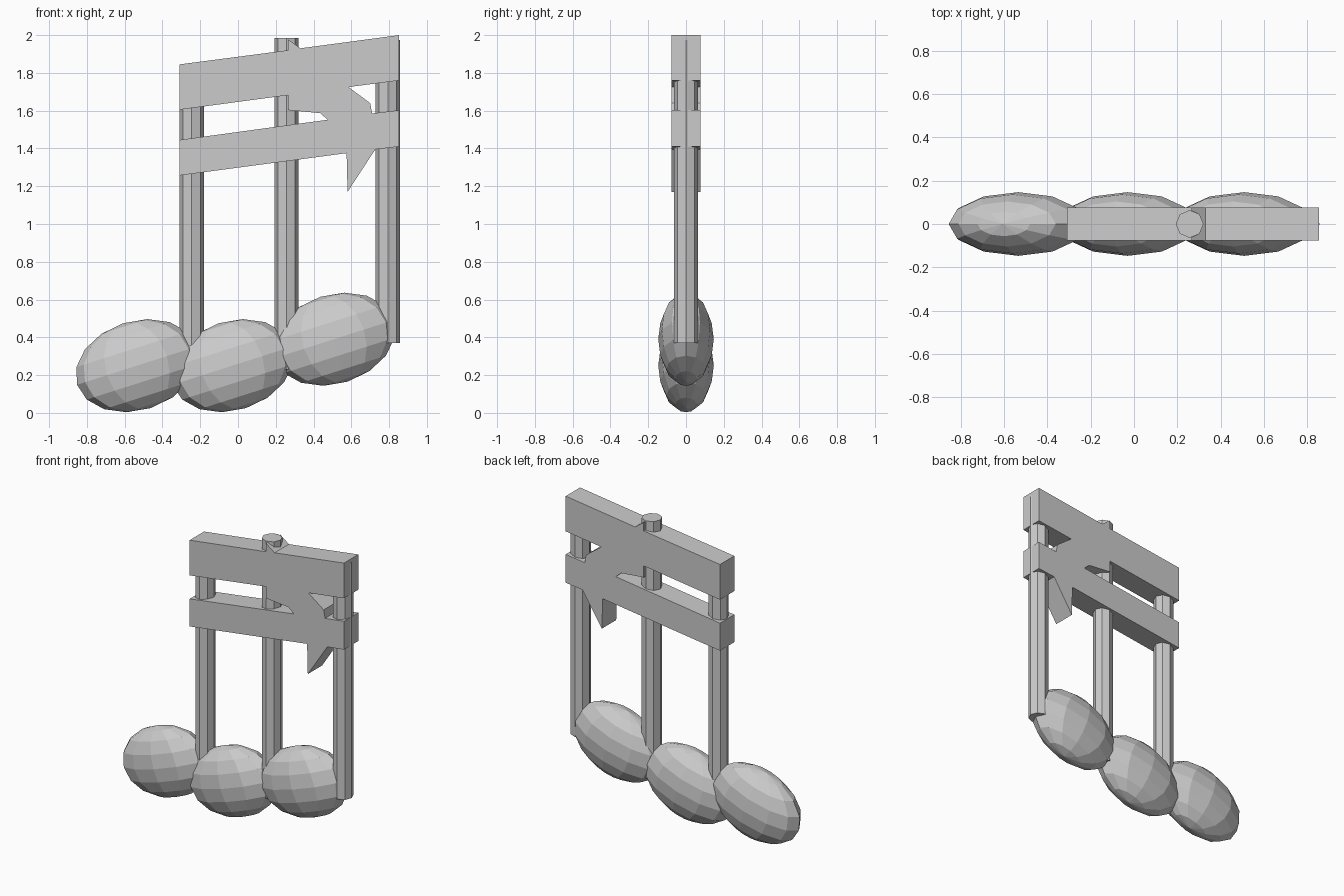
import bpy, bmesh, math
from mathutils import Matrix

if "Cube" in bpy.data.objects:
    bpy.data.objects.remove(bpy.data.objects["Cube"])


def finish(name, bm):
    bmesh.ops.recalc_face_normals(bm, faces=bm.faces)
    mesh = bpy.data.meshes.new(name)
    bm.to_mesh(mesh)
    bm.free()
    obj = bpy.data.objects.new(name, mesh)
    bpy.context.collection.objects.link(obj)
    return obj


def note_head(name, x, z):
    bm = bmesh.new()
    bmesh.ops.create_uvsphere(bm, u_segments=12, v_segments=8, radius=1)
    obj = finish(name, bm)
    obj.scale = (0.333, 0.147, 0.236)
    obj.rotation_euler.y = math.radians(-17.7)
    obj.location = (x, 0, z)


def stem(name, x, bottom, top):
    bm = bmesh.new()
    bmesh.ops.create_cone(bm, cap_ends=True, segments=8, radius1=0.064, radius2=0.064,
                          depth=top - bottom,
                          matrix=Matrix.Translation((x, 0, (top + bottom) / 2)))
    finish(name, bm)


# Three tilted oval heads, the last one raised
for i, (x, z) in enumerate([(-0.535, 0.25), (-0.03, 0.25), (0.508, 0.39)]):
    note_head(f"note_head_{i + 1}", x, z)

# Octagonal stems
for i, (x, bottom, top) in enumerate([(-0.245, 0.23, 1.80), (0.257, 0.23, 1.985),
                                      (0.793, 0.37, 1.975)]):
    stem(f"stem_{i + 1}", x, bottom, top)

# Double beam with jagged bridge, extruded from its front profile
profile = [(-0.31, 1.845), (0.265, 1.92), (0.265, 1.978), (0.33, 1.93), (0.853, 2.0),
           (0.853, 1.76), (0.585, 1.725), (0.70, 1.64), (0.71, 1.585), (0.853, 1.603),
           (0.853, 1.41), (0.727, 1.395), (0.58, 1.17), (0.575, 1.375), (-0.31, 1.257),
           (-0.31, 1.445), (0.475, 1.552), (0.435, 1.587), (0.265, 1.603),
           (0.265, 1.682), (-0.31, 1.605)]
bm = bmesh.new()
face = bm.faces.new([bm.verts.new((x, -0.077, z)) for x, z in profile])
ext = bmesh.ops.extrude_face_region(bm, geom=[face])
bmesh.ops.translate(bm, vec=(0, 0.154, 0),
                    verts=[v for v in ext["geom"] if isinstance(v, bmesh.types.BMVert)])
finish("double_beam", bm)
